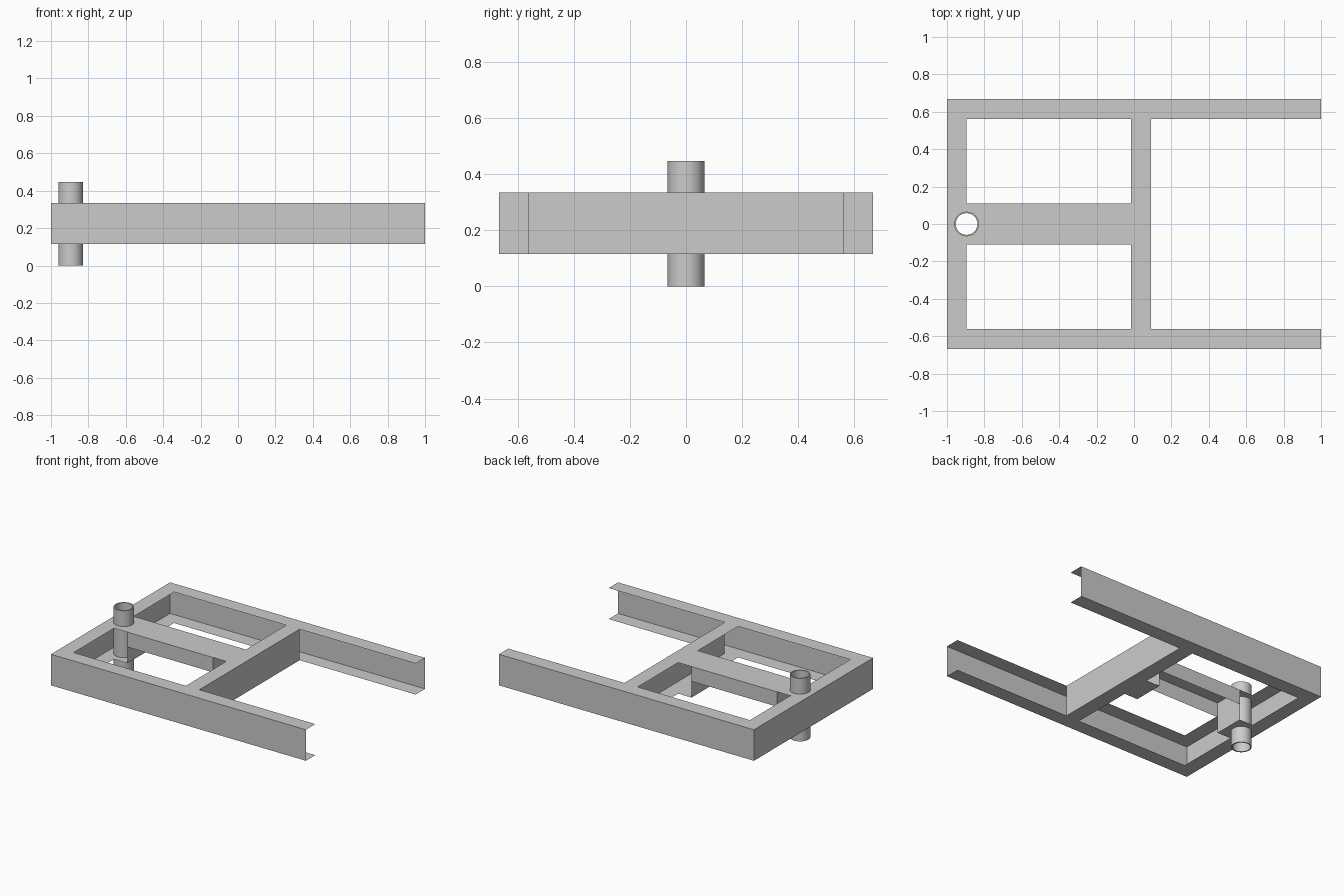
import bpy, bmesh, math
from mathutils import Vector

cube = bpy.data.objects.get("Cube")
if cube:
    bpy.data.objects.remove(cube, do_unlink=True)

LOW, HIGH = 0.115, 0.335      # bottom and top of the channel sections
FLANGE = 0.105                # flange depth
HALF_Y = 0.667                # half width of the frame
INNER_Y = HALF_Y - FLANGE
HALF_BEAM = 0.11              # half width of the centre beam
CROSS_X = 0.09                # web of the cross member
TUBE_X = -1 + FLANGE

steel = bpy.data.materials.new("grey steel")
steel.use_nodes = True
colour = (0.6, 0.6, 0.6, 1)
steel.diffuse_color = colour
steel.node_tree.nodes["Principled BSDF"].inputs["Base Color"].default_value = colour


def finish(name, bm):
    mesh = bpy.data.meshes.new(name)
    bm.to_mesh(mesh)
    bm.free()
    mesh.materials.append(steel)
    obj = bpy.data.objects.new(name, mesh)
    bpy.context.collection.objects.link(obj)
    return obj


def sweep(bm, profile, start, end):
    """Sheet metal: extrude an open profile of (across, z) from start to end."""
    start, end = Vector(start), Vector(end)
    along = (end - start).normalized()
    across = Vector((-along.y, along.x, 0))
    rows = [[bm.verts.new(p + across * a + Vector((0, 0, z))) for a, z in profile]
            for p in (start, end)]
    for i in range(len(profile) - 1):
        bm.faces.new((rows[0][i], rows[1][i], rows[1][i + 1], rows[0][i + 1]))


def channel(name, start, end):
    """C channel with its web on the path and flanges to the left of it."""
    bm = bmesh.new()
    sweep(bm, [(FLANGE, LOW), (0, LOW), (0, HIGH), (FLANGE, HIGH)], start, end)
    return finish(name, bm)


# Side rails, open towards the middle
channel("front_rail", (-1, -HALF_Y, 0), (1, -HALF_Y, 0))
channel("back_rail", (1, HALF_Y, 0), (-1, HALF_Y, 0))

# Cross member, flanges towards the tube
channel("cross_member", (CROSS_X, -INNER_Y, 0), (CROSS_X, INNER_Y, 0))

# End member: full-width web, flanges interrupted by the bored plates
bm = bmesh.new()
sweep(bm, [(0, LOW), (0, HIGH)], (-1, HALF_Y, 0), (-1, -HALF_Y, 0))
for z in (LOW, HIGH):
    for side in (-1, 1):
        sweep(bm, [(0, z), (FLANGE, z)],
              (-1, max(side * INNER_Y, side * HALF_BEAM), 0),
              (-1, min(side * INNER_Y, side * HALF_BEAM), 0))
finish("end_member", bm)

# Centre beam: the same channel laid on its side, open below
bracket_tube = TUBE_X + FLANGE
bracket_cross = CROSS_X - 2 * FLANGE
bm = bmesh.new()
sweep(bm, [(-HALF_BEAM, HIGH - FLANGE), (-HALF_BEAM, HIGH),
           (HALF_BEAM, HIGH), (HALF_BEAM, HIGH - FLANGE)],
      (bracket_tube, 0, 0), (bracket_cross, 0, 0))
finish("centre_beam", bm)

# Short channel joining the beam to the cross member
channel("cross_bracket", (bracket_cross, HALF_BEAM, 0), (bracket_cross, -HALF_BEAM, 0))

# Bracket at the tube: web plus top and bottom plates bored for the tube
SIDES, OUTER, INNER = 32, 0.066, 0.058
angles = [2 * math.pi * i / SIDES for i in range(SIDES)]
bm = bmesh.new()
sweep(bm, [(0, LOW), (0, HIGH)],
      (bracket_tube, -HALF_BEAM, 0), (bracket_tube, HALF_BEAM, 0))
for z in (LOW, HIGH):
    hole, edge = [], []
    for a in angles:
        c, s = math.cos(a), math.sin(a)
        m = max(abs(c), abs(s))
        hole.append(bm.verts.new((TUBE_X + OUTER * c, OUTER * s, z)))
        edge.append(bm.verts.new((TUBE_X + FLANGE * c / m, HALF_BEAM * s / m, z)))
    for i in range(SIDES):
        j = (i + 1) % SIDES
        bm.faces.new((hole[i], edge[i], edge[j], hole[j]))
finish("tube_bracket", bm)

# Upright tube, open at both ends
bm = bmesh.new()
section = [(OUTER, 0), (OUTER, 0.447), (INNER, 0.447), (INNER, 0)]
rings = [[bm.verts.new((TUBE_X + r * math.cos(a), r * math.sin(a), z)) for a in angles]
         for r, z in section]
for k in range(len(section)):
    low, high = rings[k], rings[(k + 1) % len(section)]
    for i in range(SIDES):
        j = (i + 1) % SIDES
        bm.faces.new((low[i], low[j], high[j], high[i]))
tube = finish("upright_tube", bm)
bpy.ops.object.select_all(action="DESELECT")
tube.select_set(True)
bpy.context.view_layer.objects.active = tube
bpy.ops.object.shade_smooth_by_angle(angle=math.radians(35))
